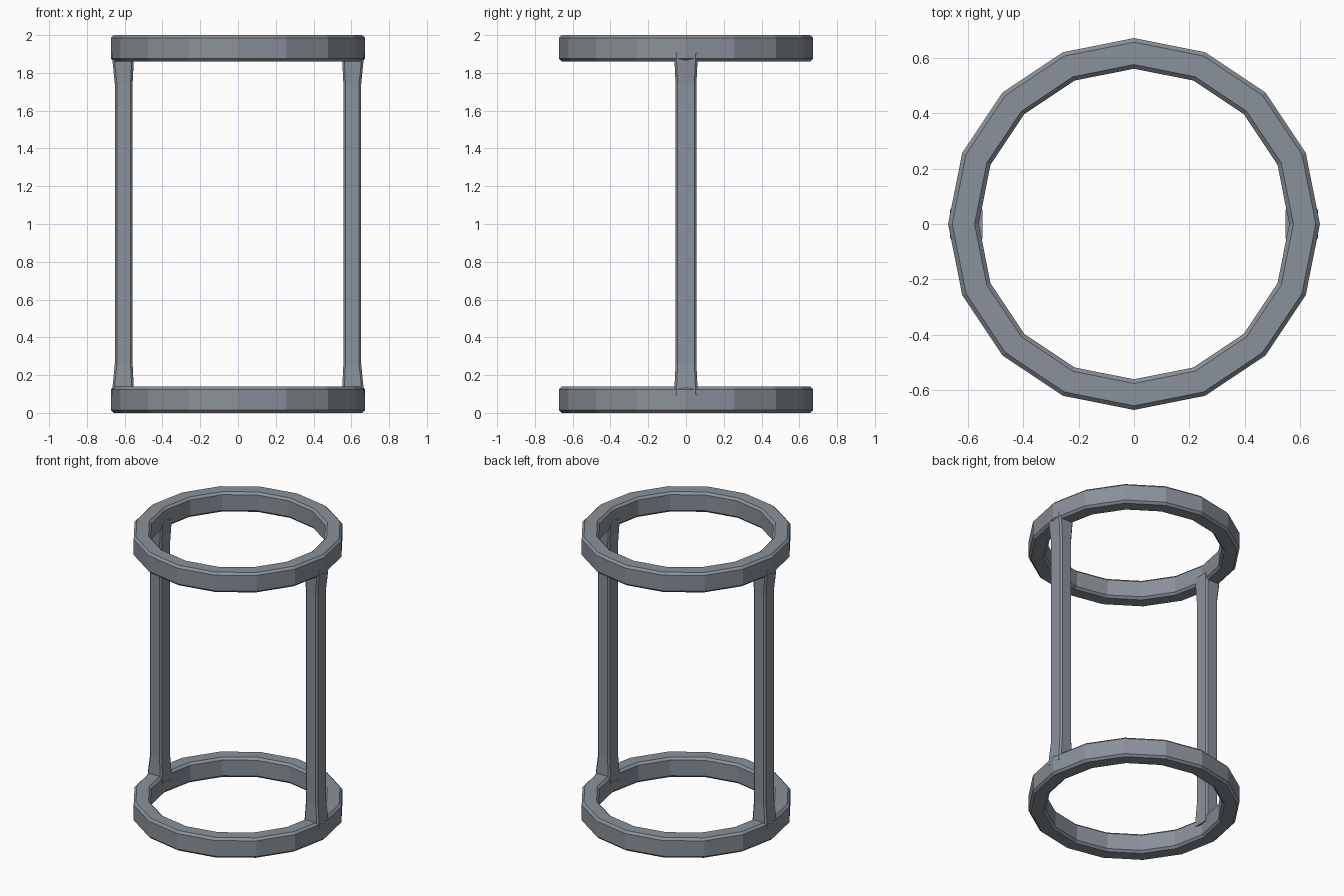
import bpy, bmesh, math

if "Cube" in bpy.data.objects:
    bpy.data.objects.remove(bpy.data.objects["Cube"])

steel = bpy.data.materials.new("blue_grey_metal")
steel.diffuse_color = (0.25, 0.285, 0.32, 1)
steel.use_nodes = True
steel.node_tree.nodes["Principled BSDF"].inputs["Base Color"].default_value = steel.diffuse_color


def finish(name, bm):
    bmesh.ops.recalc_face_normals(bm, faces=bm.faces)
    mesh = bpy.data.meshes.new(name)
    bm.to_mesh(mesh)
    bm.free()
    mesh.materials.append(steel)
    obj = bpy.data.objects.new(name, mesh)
    bpy.context.collection.objects.link(obj)
    return obj


def bridge(bm, a, b):
    n = len(a)
    for i in range(n):
        j = (i + 1) % n
        bm.faces.new((a[i], a[j], b[j], b[i]))


# Sixteen-sided ring with a chamfered rectangular section
def ring(name, z0, z1, sides=16, outer=0.673, inner=0.562, c=0.015):
    section = [(outer, z0 + c), (outer, z1 - c), (outer - c, z1), (inner + c, z1),
               (inner, z1 - c), (inner, z0 + c), (inner + c, z0), (outer - c, z0)]
    bm = bmesh.new()
    loops = []
    for k in range(sides):
        a = math.tau * k / sides
        loops.append([bm.verts.new((r * math.cos(a), r * math.sin(a), z))
                      for r, z in section])
    for k in range(sides):
        bridge(bm, loops[k], loops[(k + 1) % sides])
    return finish(name, bm)


# Upright with chamfered corners that flares where it meets the rings
def post(name, side):
    levels = [(0.09, 0.549, 0.666, 0.063), (0.14, 0.552, 0.664, 0.061),
              (0.26, 0.558, 0.652, 0.055), (1.74, 0.558, 0.652, 0.055),
              (1.86, 0.552, 0.664, 0.061), (1.91, 0.549, 0.666, 0.063)]
    c = 0.011
    bm = bmesh.new()
    loops = []
    for z, x0, x1, y in levels:
        outline = [(x0 + c, -y), (x1 - c, -y), (x1, -y + c), (x1, y - c),
                   (x1 - c, y), (x0 + c, y), (x0, y - c), (x0, -y + c)]
        loops.append([bm.verts.new((side * px, py, z)) for px, py in outline])
    for a, b in zip(loops, loops[1:]):
        bridge(bm, a, b)
    bm.faces.new(loops[0])
    bm.faces.new(loops[-1])
    return finish(name, bm)


ring("bottom_ring", 0.0, 0.14)
ring("top_ring", 1.86, 2.0)
post("right_post", 1)
post("left_post", -1)
